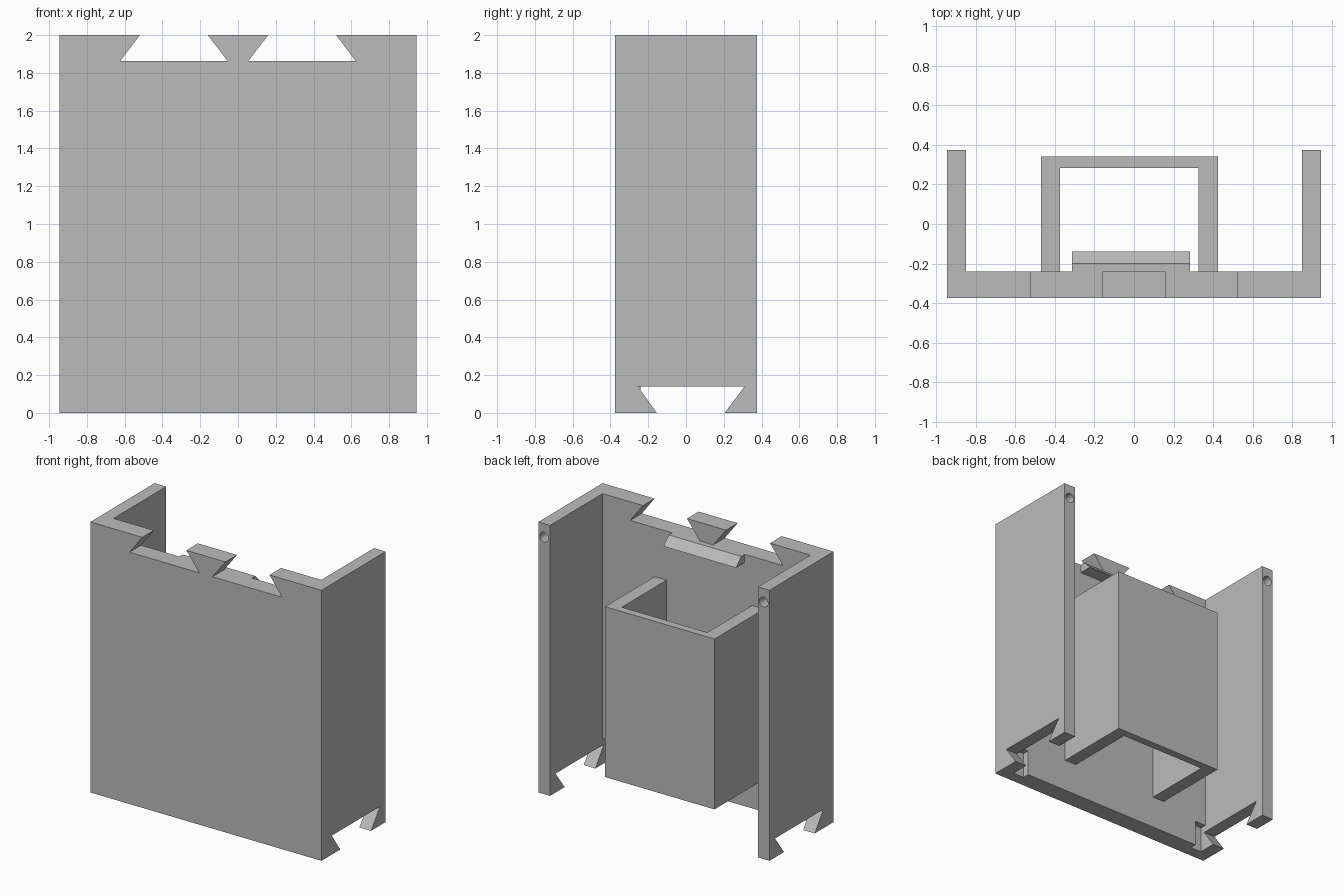
import bpy, bmesh, math
from mathutils import Vector

if "Cube" in bpy.data.objects:
    bpy.data.objects.remove(bpy.data.objects["Cube"], do_unlink=True)

grey = bpy.data.materials.new("plain grey")
grey.use_nodes = True
colour = (0.5, 0.5, 0.5, 1)
grey.diffuse_color = colour
grey.node_tree.nodes["Principled BSDF"].inputs["Base Color"].default_value = colour


def prism(name, profile, axis, lo, hi):
    """Extrude a 2D profile along an axis (0 = x, 1 = y, 2 = z) from lo to hi."""
    bm = bmesh.new()
    verts = []
    for a, b in profile:
        p = [a, b]
        p.insert(axis, lo)
        verts.append(bm.verts.new(p))
    face = bm.faces.new(verts)
    ext = bmesh.ops.extrude_face_region(bm, geom=[face])["geom"]
    offset = Vector((0, 0, 0))
    offset[axis] = hi - lo
    bmesh.ops.translate(bm, vec=offset,
                        verts=[g for g in ext if isinstance(g, bmesh.types.BMVert)])
    bmesh.ops.recalc_face_normals(bm, faces=bm.faces)
    mesh = bpy.data.meshes.new(name)
    bm.to_mesh(mesh)
    bm.free()
    mesh.materials.append(grey)
    obj = bpy.data.objects.new(name, mesh)
    bpy.context.collection.objects.link(obj)
    return obj


def rect(a0, a1, b0, b1):
    return [(a0, b0), (a1, b0), (a1, b1), (a0, b1)]


def cut(target, cutter):
    """Subtract the cutter, then discard it."""
    cutter.hide_render = True
    mod = target.modifiers.new("cut", "BOOLEAN")
    mod.operation, mod.solver, mod.object = "DIFFERENCE", "EXACT", cutter
    bpy.context.view_layer.objects.active = target
    bpy.ops.object.modifier_apply(modifier=mod.name)
    bpy.data.objects.remove(cutter, do_unlink=True)


# Front plate with two side walls, as one U section
W, D, BACK, INNER = 0.945, 0.375, -0.24, 0.85
shell = prism("channel_shell", [(-W, -D), (W, -D), (W, D), (INNER, D), (INNER, BACK),
                                (-INNER, BACK), (-INNER, D), (-W, D)], 2, 0, 2)

for s in (-1, 1):
    # Dovetail slot in the top of the front plate
    top_slot = [(s * 0.054, 1.862), (s * 0.624, 1.862), (s * 0.52, 2), (s * 0.16, 2),
                ]
    # Carry the slot straight up past the top edge
    top_slot[3:3] = [(s * 0.52, 2.1), (s * 0.16, 2.1)]
    cut(shell, prism("top_slot_cutter", top_slot, 1, -0.5, -0.1))

    # Dovetail slot in the foot of the side wall
    foot_slot = [(-0.155, -0.1), (0.205, -0.1), (0.205, 0), (0.31, 0.14),
                 (-0.255, 0.14), (-0.155, 0)]
    cut(shell, prism("foot_slot_cutter", foot_slot, 0, *sorted((s * INNER, s * 1.1))))

    # Clearance pocket in the plate beside the foot slot
    xs = sorted((s * 0.76, s * INNER))
    cut(shell, prism("pocket_cutter", rect(*xs, -0.29, -0.2), 2, -0.1, 0.19))

    # Blind round hole in the rear end of the side wall
    ring = [(s * 0.8975 + 0.036 * math.cos(i * math.tau / 24),
             1.9 + 0.036 * math.sin(i * math.tau / 24)) for i in range(24)]
    cut(shell, prism("hole_cutter", ring, 1, D - 0.1, D + 0.1))

# Open sleeve behind the plate
prism("rear_sleeve", [(-0.471, BACK), (-0.471, 0.34), (0.424, 0.34), (0.424, BACK),
                      (0.327, BACK), (0.327, 0.283), (-0.373, 0.283), (-0.373, BACK)],
      2, 0.24, 1.5)

# Chamfered catch along the slot floor
prism("rear_catch", [(BACK, 1.8), (-0.14, 1.8), (-0.2, 1.862), (BACK, 1.862)],
      0, -0.312, 0.282)
